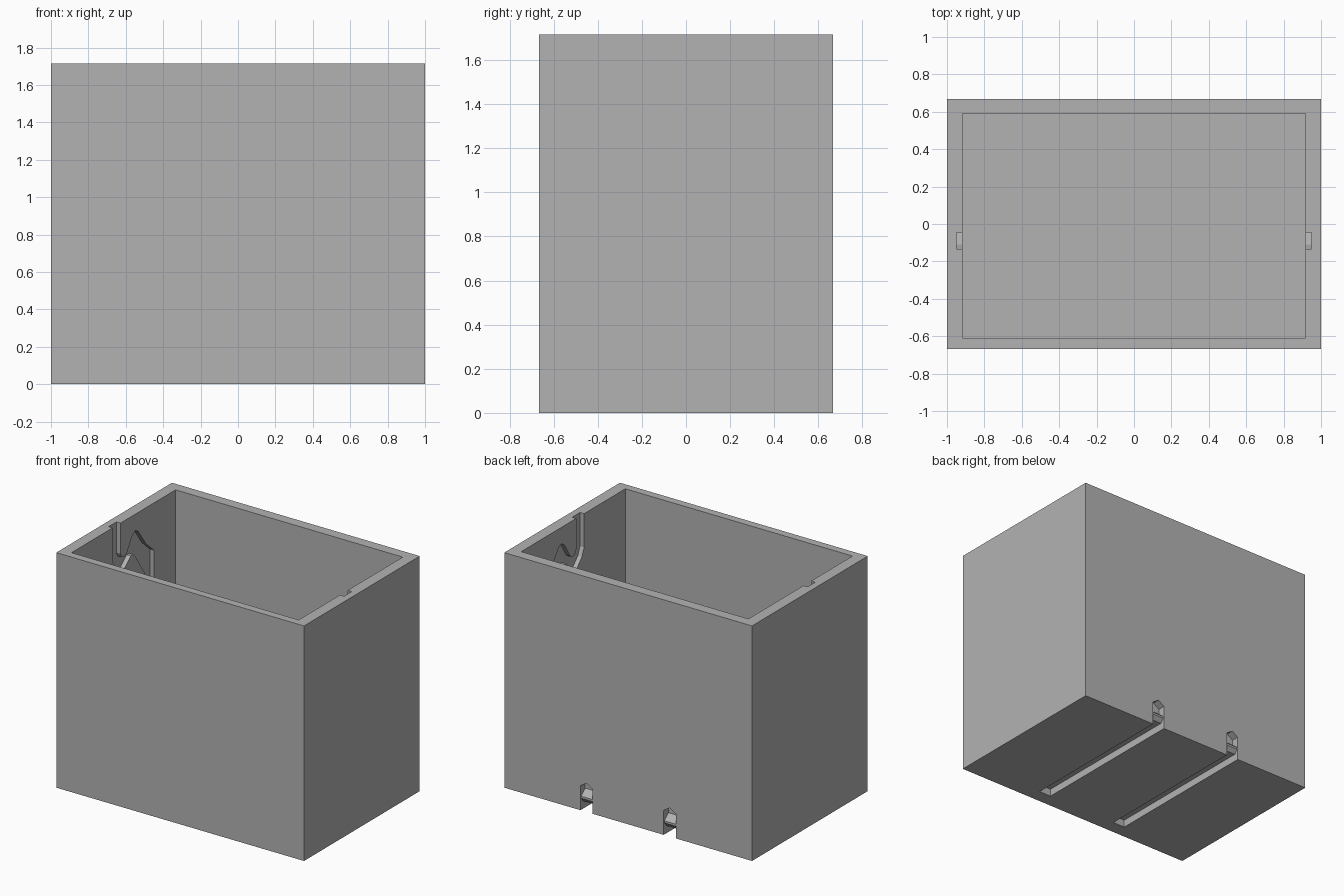
import bpy, bmesh
from mathutils import Vector

if "Cube" in bpy.data.objects:
    bpy.data.objects.remove(bpy.data.objects["Cube"])

grey = bpy.data.materials.new("plain_grey")
grey.use_nodes = True
colour = (0.45, 0.45, 0.45, 1)
grey.diffuse_color = colour
grey.node_tree.nodes["Principled BSDF"].inputs["Base Color"].default_value = colour

W, D, H = 1.0, 0.667, 1.715      # half width, half depth, height


def prism(name, outline, axis, lo, hi):
    """Extrude a 2D outline along x (points are y, z) or y (points are x, z)."""
    bm = bmesh.new()
    place = (lambda p: (lo, *p)) if axis == "x" else (lambda p: (p[0], lo, p[1]))
    face = bm.faces.new([bm.verts.new(place(p)) for p in outline])
    new = bmesh.ops.extrude_face_region(bm, geom=[face])["geom"]
    step = Vector((hi - lo, 0, 0)) if axis == "x" else Vector((0, hi - lo, 0))
    bmesh.ops.translate(bm, vec=step,
                        verts=[v for v in new if isinstance(v, bmesh.types.BMVert)])
    bmesh.ops.recalc_face_normals(bm, faces=bm.faces)
    mesh = bpy.data.meshes.new(name)
    bm.to_mesh(mesh)
    bm.free()
    mesh.materials.append(grey)
    ob = bpy.data.objects.new(name, mesh)
    bpy.context.collection.objects.link(ob)
    return ob


def rect(a, b, c, d):
    return [(a, c), (b, c), (b, d), (a, d)]


def cut(body, cutter):
    mod = body.modifiers.new("cut", "BOOLEAN")
    mod.operation, mod.solver, mod.object = "DIFFERENCE", "EXACT", cutter
    bpy.context.view_layer.objects.active = body
    bpy.ops.object.modifier_apply(modifier=mod.name)
    bpy.data.objects.remove(cutter)


# Open-topped box
body = prism("box_body", rect(-D, D, 0, H), "x", -W, W)
cut(body, prism("cavity", rect(-0.61, 0.59, 0.08, H + 0.2), "x", -0.917, 0.917))

# Winding guide track in each inner side wall
track = [(-0.135, 1.8), (-0.135, 1.47), (-0.11, 1.41), (-0.045, 1.34), (-0.008, 1.36),
         (0.073, 1.43), (0.1, 1.43), (0.13, 1.4), (0.25, 1.22), (0.25, 0.9),
         (0.34, 0.9), (0.34, 1.37), (0.25, 1.45), (0.16, 1.575), (0.125, 1.595),
         (0.09, 1.57), (0.03, 1.47), (0, 1.45), (-0.03, 1.46), (-0.045, 1.49),
         (-0.045, 1.8)]
for side in (-1, 1):
    cut(body, prism("track", track, "x", side * 0.8, side * 0.95))

# Grooves under the floor, pointed back slots and their snap teeth
for side, label in ((-1, "right"), (1, "left")):
    x = side * 0.336
    a, b = x - 0.049, x + 0.049
    cut(body, prism("groove", [(-0.565, -0.1), (0.8, -0.1), (0.8, 0.055),
                               (-0.565, 0.055)], "x", a, b))
    cut(body, prism("slot", [(a, -0.1), (b, -0.1), (b, 0.178), (x, 0.21), (a, 0.178)],
                    "y", 0.612, 0.8))
    prism(label + "_snap_tooth", [(0.605, 0.055), (0.635, 0.055), (0.66, 0.085),
                                  (0.66, 0.1), (0.612, 0.14), (0.605, 0.14)], "x", a, b)
